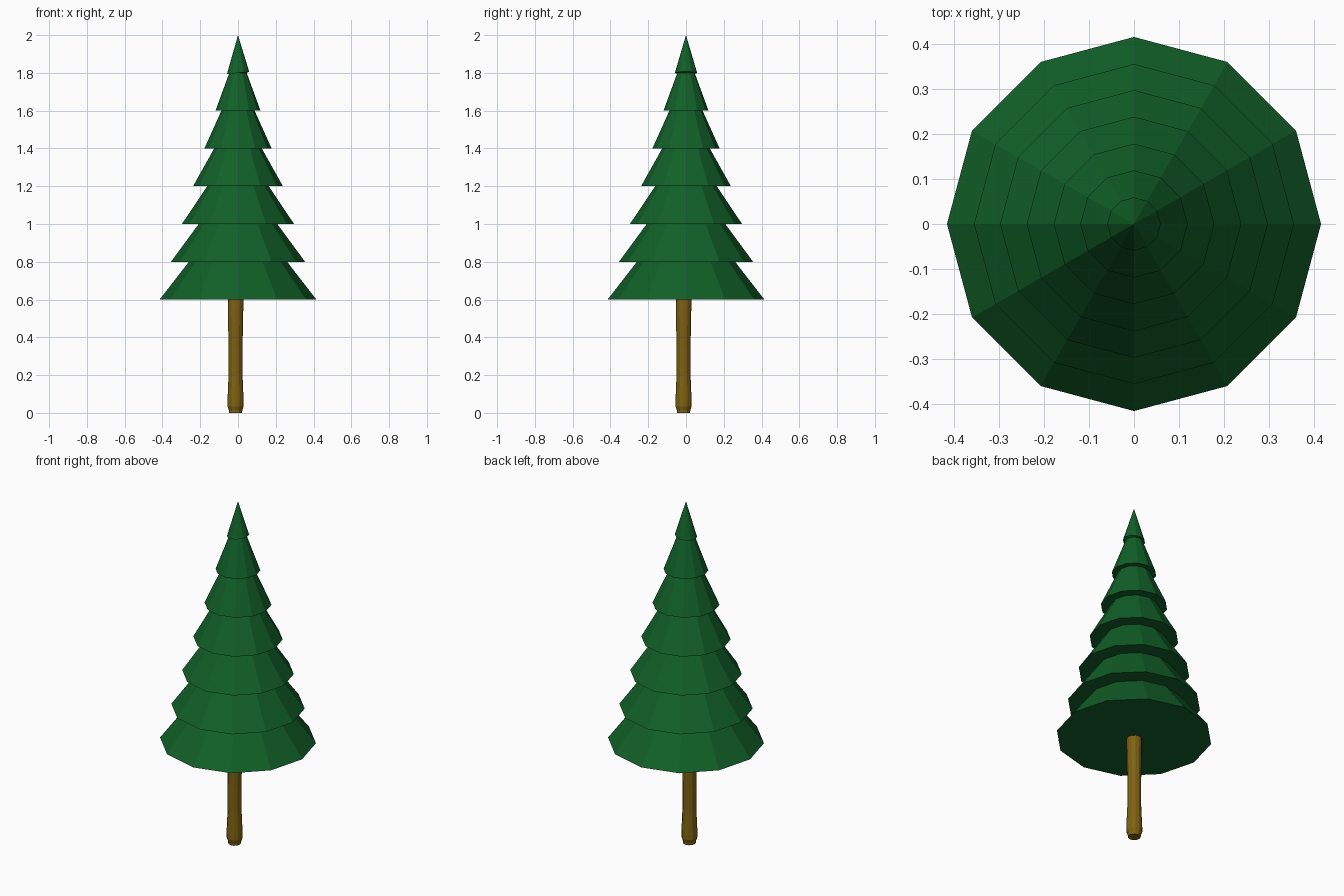
import bpy, bmesh, math

if "Cube" in bpy.data.objects:
    bpy.data.objects.remove(bpy.data.objects["Cube"])


def material(name, rgb):
    m = bpy.data.materials.new(name)
    m.diffuse_color = (*rgb, 1.0)
    m.use_nodes = True
    m.node_tree.nodes["Principled BSDF"].inputs["Base Color"].default_value = m.diffuse_color
    return m


def lathe(name, profile, sides, mat, centre=(0, 0)):
    """Closed turned solid from (radius, z) points; radius 0 becomes a single point."""
    bm = bmesh.new()
    rings = []
    for r, z in profile:
        if r == 0:
            rings.append([bm.verts.new((*centre, z))] * sides)
        else:
            rings.append([bm.verts.new((centre[0] + r * math.cos(math.tau * i / sides),
                                        centre[1] + r * math.sin(math.tau * i / sides), z))
                          for i in range(sides)])
    for a, b in zip(rings, rings[1:]):
        for i in range(sides):
            j = (i + 1) % sides
            bm.faces.new(list(dict.fromkeys((a[i], a[j], b[j], b[i]))))
    bmesh.ops.recalc_face_normals(bm, faces=bm.faces)
    mesh = bpy.data.meshes.new(name)
    bm.to_mesh(mesh)
    bm.free()
    mesh.materials.append(mat)
    ob = bpy.data.objects.new(name, mesh)
    bpy.context.collection.objects.link(ob)
    return ob


green = material("needle green", (0.0056, 0.117, 0.021))
brown = material("bark brown", (0.21, 0.122, 0.006))

# Foliage: seven stacked skirts, each with a flat underside, ending in a tip
bases = [0.415, 0.355, 0.297, 0.238, 0.178, 0.119, 0.059]
tops = [0.26, 0.208, 0.163, 0.126, 0.088, 0.046, 0]
profile = [(0, 0.6)]
for i, (base, top) in enumerate(zip(bases, tops)):
    profile += [(base, 0.6 + 0.2 * i), (top, 0.8 + 0.2 * i)]
foliage = lathe("foliage", profile, 12, green)

# The topmost skirt hangs slightly lower on the left
for v in foliage.data.vertices:
    if abs(v.co.z - 1.8) < 0.001 and v.co.xy.length > 0.05:
        v.co.z += 0.12 * v.co.x

# Trunk: slightly off centre, with a flared foot
trunk = lathe("trunk", [(0, 0), (0.034, 0), (0.036, 0.015), (0.043, 0.035), (0.043, 0.06),
                        (0.037, 0.2), (0.037, 0.35), (0.041, 0.55), (0.041, 0.61), (0, 0.61)],
              12, brown, (-0.013, -0.013))
